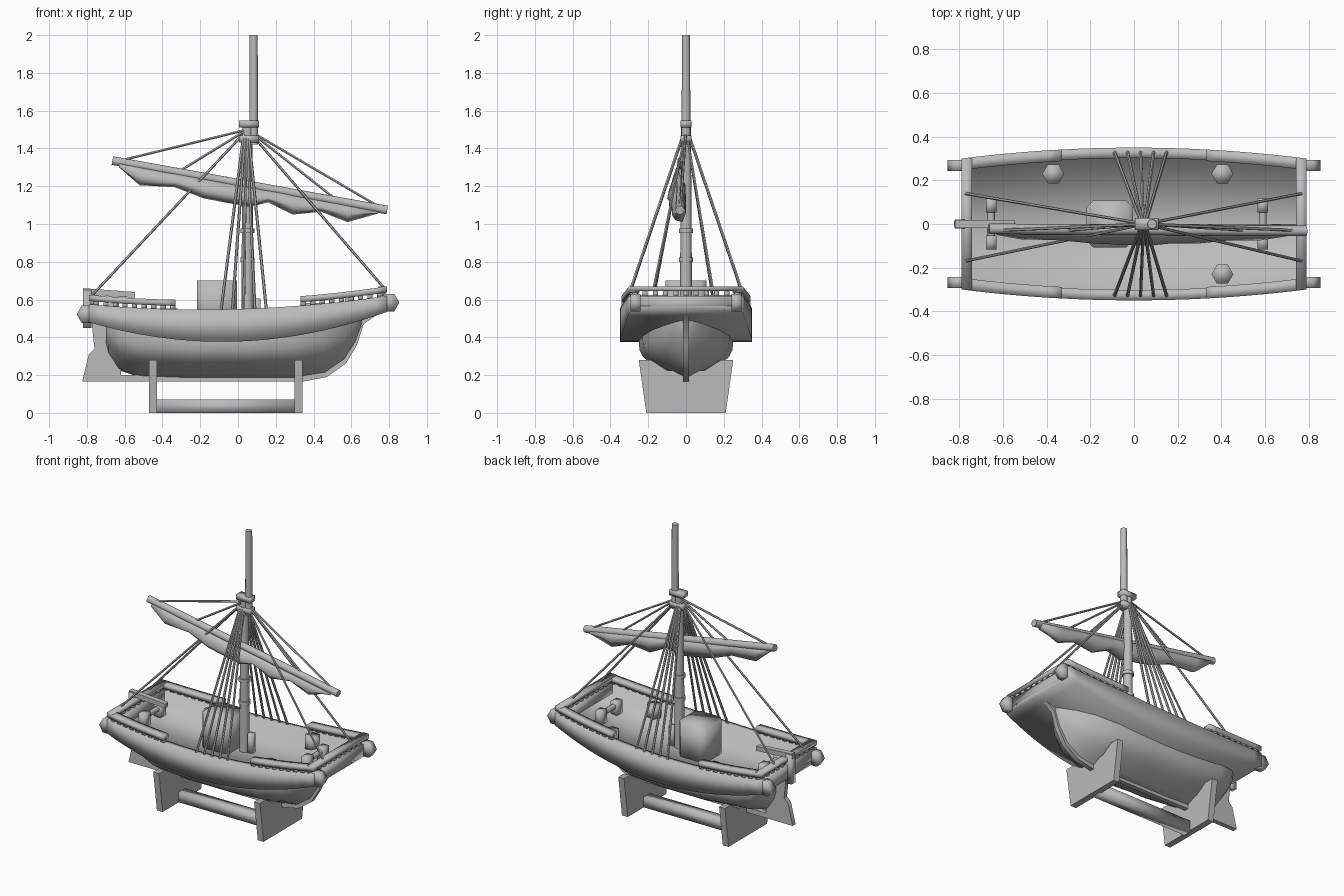
import bpy, bmesh, math
from mathutils import Matrix, Vector

if "Cube" in bpy.data.objects:
    bpy.data.objects.remove(bpy.data.objects["Cube"])

grey = bpy.data.materials.new("plain_grey")
grey.use_nodes = True
grey.diffuse_color = (0.5, 0.5, 0.5, 1)
grey.node_tree.nodes["Principled BSDF"].inputs["Base Color"].default_value = (0.5, 0.5, 0.5, 1)


def finish(name, bm, angle):
    bmesh.ops.recalc_face_normals(bm, faces=bm.faces)
    mesh = bpy.data.meshes.new(name)
    bm.to_mesh(mesh)
    bm.free()
    mesh.materials.append(grey)
    ob = bpy.data.objects.new(name, mesh)
    bpy.context.collection.objects.link(ob)
    bpy.ops.object.select_all(action='DESELECT')
    ob.select_set(True)
    bpy.context.view_layer.objects.active = ob
    bpy.ops.object.shade_smooth_by_angle(angle=math.radians(angle))
    return ob


def loft(name, sections, angle=95):
    """Skin closed rings of points and cap both ends."""
    bm = bmesh.new()
    rings = [[bm.verts.new(p) for p in s] for s in sections]
    n = len(rings[0])
    for a, b in zip(rings, rings[1:]):
        for i in range(n):
            j = (i + 1) % n
            bm.faces.new((a[i], a[j], b[j], b[i]))
    bm.faces.new(rings[0])
    bm.faces.new(rings[-1])
    return finish(name, bm, angle)


def box(name, x0, x1, y0, y1, z0, z1):
    ring = [(x0, y0), (x1, y0), (x1, y1), (x0, y1)]
    return loft(name, [[(x, y, z) for x, y in ring] for z in (z0, z1)])


def plate_y(name, outline, half):
    return loft(name, [[(x, y, z) for x, z in outline] for y in (-half, half)], 40)


def rod(name, a, b, r, r2=None, sides=8, spin=0, angle=50):
    a, b = Vector(a), Vector(b)
    d = b - a
    bm = bmesh.new()
    bmesh.ops.create_cone(bm, cap_ends=True, segments=sides, radius1=r,
                          radius2=r if r2 is None else r2, depth=d.length)
    rot = Vector((0, 0, 1)).rotation_difference(d).to_matrix().to_4x4()
    rot = rot @ Matrix.Rotation(math.radians(spin), 4, 'Z')
    bmesh.ops.transform(bm, matrix=rot, verts=bm.verts)
    bmesh.ops.translate(bm, vec=(a + b) / 2, verts=bm.verts)
    return finish(name, bm, angle)


def spread(a, b, n):
    return [a + (b - a) * i / (n - 1) for i in range(n)]


# Sheer curves and plan width of the upper works
def top(x): return 0.55 + 0.0285 * x + 0.076 * x * x
def deck(x): return 0.47 + 0.035 * x + 0.11 * x * x
def low(x): return 0.378 + 0.035 * x + 0.208 * x * x
def wide(x): return 0.35 - 0.08 * x * x


WALL, END = 0.048, 0.79
GAP, RAIL = 0.026, 0.05


# Bulwarks with the sunken deck
def trough(x):
    w, i, t = wide(x), wide(x) - WALL, top(x)
    half = [(w, low(x)), (w, t), (i, t), (i, deck(x))]
    return [(x, y, z) for y, z in half + [(-y, z) for y, z in reversed(half)]]


loft("bulwark_and_deck", [trough(x) for x in spread(-END, END, 25)])
for s, name in ((-1, "stern"), (1, "bow")):
    x = s * END
    a, b = sorted((x, x - s * WALL))
    w = wide(x)
    box(name + "_transom", a, b, -w, w, low(x), top(x))
    # Rail across the end on short balusters
    box(name + "_cross_rail", a, b, -w, w, top(x) + GAP, top(x) + RAIL)
    for y in spread(-w + 0.03, w - 0.03, 11):
        box(name + "_cross_baluster", a + 0.01, b - 0.01, y - 0.013, y + 0.013,
            top(x) - 0.005, top(x) + GAP + 0.005)
    for side, label in ((-1, "right"), (1, "left")):
        # Side rail and balusters
        rail = []
        for px in spread(s * 0.33, x, 9):
            o, i, z = side * wide(px), side * (wide(px) - WALL - 0.005), top(px)
            rail.append([(px, o, z + GAP - 0.008), (px, o, z + RAIL),
                         (px, i, z + RAIL), (px, i, z + GAP - 0.008)])
        loft(f"{name}_{label}_rail", rail)
        for px in spread(s * 0.345, s * 0.75, 9):
            y, z = side * (wide(px) - 0.022), top(px)
            box(f"{name}_{label}_baluster", px - 0.014, px + 0.014,
                y - 0.013, y + 0.013, z - 0.005, z + GAP)
        # Six-sided corner knob
        kz = (top(x) + low(x)) / 2 + s * 0.006
        rod(f"{name}_{label}_corner_knob", (s * 0.80, side * 0.242, kz),
            (s * 0.80, side * 0.294, kz), 0.054, sides=6, spin=30, angle=95)

# Lower hull: station x, half width, bottom height
stations = [(-0.70, 0.10, 0.37), (-0.685, 0.15, 0.31), (-0.63, 0.20, 0.225),
            (-0.52, 0.235, 0.19), (-0.25, 0.25, 0.18), (0.05, 0.25, 0.18),
            (0.3, 0.23, 0.18), (0.46, 0.18, 0.205), (0.56, 0.115, 0.27),
            (0.62, 0.06, 0.36), (0.655, 0.02, 0.45)]
# Cross-section: share of half width, share of depth
bilge = [(1, 0), (1, 0.15), (0.98, 0.32), (0.91, 0.47), (0.78, 0.6),
         (0.61, 0.71), (0.41, 0.81), (0.2, 0.91)]
hull = []
for x, w, b in stations:
    t = low(x) + 0.02
    ring = bilge + [(0, 1)] + [(-u, v) for u, v in reversed(bilge)]
    hull.append([(x, w * u, t - (t - b) * v) for u, v in ring])
loft("lower_hull", hull, 50)

# Keel with curved stem, and rudder
plate_y("keel_and_stem", [(-0.70, 0.165), (0.34, 0.165), (0.47, 0.19), (0.57, 0.26),
                          (0.63, 0.36), (0.665, 0.47), (0.75, 0.53), (0.62, 0.5),
                          (0.58, 0.36), (0.5, 0.26), (0.33, 0.2), (-0.70, 0.2)], 0.016)
plate_y("rudder", [(-0.825, 0.165), (-0.62, 0.165), (-0.62, 0.24), (-0.69, 0.48),
                   (-0.775, 0.48), (-0.76, 0.34), (-0.79, 0.31)], 0.016)
box("rudder_post", -0.82, -0.775, -0.02, 0.02, 0.45, 0.65)
plate_y("tiller", [(-0.82, 0.625), (-0.545, 0.61), (-0.545, 0.64), (-0.82, 0.66)], 0.018)

# Display stand
for x in (-0.45, 0.32):
    half = [(0.21, 0), (0.25, 0.28), (0.185, 0.28), (0.1, 0.225)]
    ring = half + [(-y, z) for y, z in reversed(half)]
    loft("stand_end", [[(x + dx, y, z) for y, z in ring] for dx in (-0.022, 0.022)], 40)
box("stand_bar", -0.44, 0.31, -0.035, 0.035, 0, 0.07)

# Deck hut with chamfered corners
hut = [(sx * u - 0.111, sy * v) for sx, sy, flip in
       ((1, 1, 0), (-1, 1, 1), (-1, -1, 0), (1, -1, 1))
       for u, v in ([(0.106, 0.078), (0.076, 0.108)][::-1 if flip else 1])]
loft("deck_hut", [[(x, y, z) for x, y in hut] for z in (deck(-0.1) - 0.02, 0.70)])

# Barrels and windlasses
for x, y in ((-0.37, 0.23), (0.405, 0.23), (0.405, -0.23)):
    z = deck(x) - 0.01
    rod("barrel", (x, y, z), (x, y, z + 0.09), 0.05, sides=6, spin=30, angle=95)
for x in (-0.655, 0.59):
    z = deck(x) - 0.015
    for y in (-0.085, 0.085):
        box("windlass_post", x - 0.024, x + 0.024, y - 0.032, y + 0.032, z, z + 0.1)
    rod("windlass_drum", (x, -0.09, z + 0.07), (x, 0.09, z + 0.07), 0.018)

# Masts, bands and masthead
rod("lower_mast", (0.05, 0, 0.45), (0.05, 0, 1.54), 0.033, 0.026, 12)
rod("upper_mast", (0.083, 0, 1.42), (0.083, 0, 2.0), 0.024, 0.021, 12)
for z in (0.81, 0.965):
    rod("mast_band", (0.05, 0, z - 0.012), (0.05, 0, z + 0.012), 0.038, sides=12)
box("mast_bitt", 0.085, 0.12, -0.02, 0.02, 0.45, 0.605)
for z in (1.45, 1.53):
    box("masthead_cap", 0.005, 0.112, -0.028, 0.028, z - 0.018, z + 0.018)

# Slanted yard with the furled sail hanging under it
def yard_z(x): return 1.335 - 0.18 * (x + 0.66)


rod("yard", (-0.665, -0.022, yard_z(-0.665)), (0.79, -0.032, yard_z(0.79)), 0.024, sides=10)
sail = []
for x, z, d in [(-0.63, 1.30, 0.02), (-0.52, 1.205, 0.04), (-0.335, 1.195, 0.045),
                (-0.18, 1.135, 0.06), (0.06, 1.09, 0.07), (0.16, 1.115, 0.06),
                (0.29, 1.05, 0.06), (0.44, 1.065, 0.045), (0.58, 1.01, 0.045),
                (0.74, 1.055, 0.02)]:
    h = yard_z(x) - 0.005
    m = (h + z) / 2
    sail.append([(x, -0.005, h), (x, 0.0, m), (x, -0.02, z), (x, -0.03 - d * 0.6, z + 0.01),
                 (x, -0.03 - d, m - 0.01), (x, -0.04, h)])
loft("furled_sail", sail)

# Rigging
head = (0.05, 0, 1.5)
for x, z in ((-0.775, 0.62), (0.77, 0.665)):
    for y in (-0.17, 0.14):
        rod("stay", head, (x, y, z), 0.007, sides=6)
for x in (-0.64, -0.32, 0.53, 0.77):
    rod("yard_lift", head, (x, -0.03, yard_z(x)), 0.007, sides=6)
for side in (-1, 1):
    for x in spread(-0.09, 0.15, 5):
        rod("shroud", (0.04 + x * 0.1, side * 0.012, 1.48),
            (x, side * 0.33, top(x) - 0.01), 0.008, sides=6)
